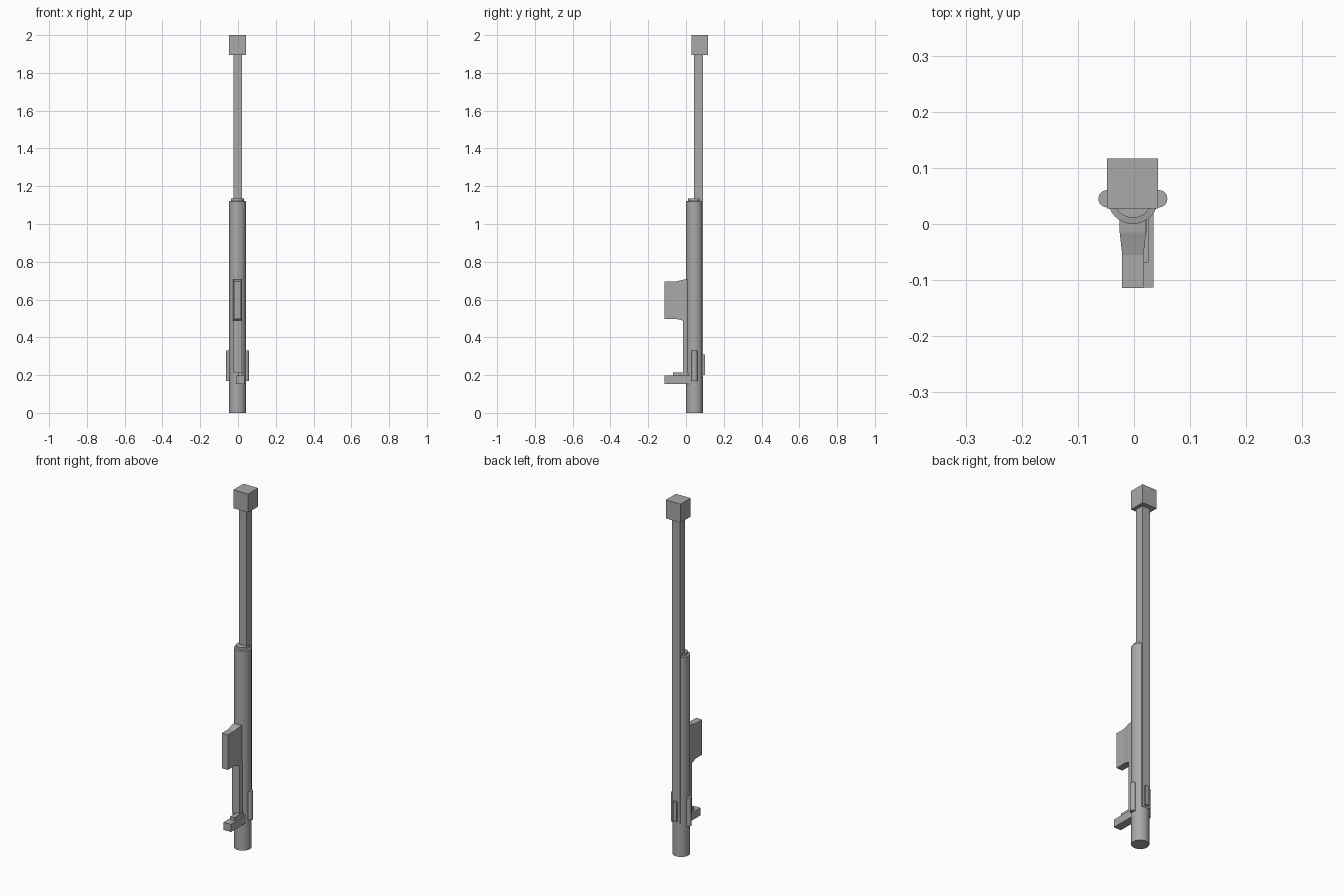
import bpy, bmesh, math

if "Cube" in bpy.data.objects:
    bpy.data.objects.remove(bpy.data.objects["Cube"])

grey = bpy.data.materials.new("plain grey")
grey.diffuse_color = (0.4, 0.4, 0.4, 1)
grey.use_nodes = True
grey.node_tree.nodes["Principled BSDF"].inputs["Base Color"].default_value = grey.diffuse_color


def finish(name, bm, smooth=False):
    bmesh.ops.recalc_face_normals(bm, faces=bm.faces)
    me = bpy.data.meshes.new(name)
    bm.to_mesh(me)
    bm.free()
    me.materials.append(grey)
    ob = bpy.data.objects.new(name, me)
    bpy.context.collection.objects.link(ob)
    if smooth:
        bpy.ops.object.select_all(action='DESELECT')
        ob.select_set(True)
        bpy.context.view_layer.objects.active = ob
        bpy.ops.object.shade_smooth_by_angle(angle=math.radians(35))
    return ob


def box(name, x0, x1, y0, y1, z0, z1):
    bm = bmesh.new()
    bmesh.ops.create_cube(bm, size=1)
    for v in bm.verts:
        v.co = ((x0 + x1) / 2 + v.co.x * (x1 - x0),
                (y0 + y1) / 2 + v.co.y * (y1 - y0),
                (z0 + z1) / 2 + v.co.z * (z1 - z0))
    return finish(name, bm)


def lathe(name, cx, cy, rings, sides=32):
    """Upright round part from (radius, height) rings with closed ends."""
    bm = bmesh.new()
    loops = [[bm.verts.new((cx + r * math.cos(2 * math.pi * i / sides),
                            cy + r * math.sin(2 * math.pi * i / sides), z))
              for i in range(sides)] for r, z in rings]
    for a, b in zip(loops, loops[1:]):
        for i in range(sides):
            j = (i + 1) % sides
            bm.faces.new((a[i], a[j], b[j], b[i]))
    bm.faces.new(loops[0])
    bm.faces.new(loops[-1])
    return finish(name, bm, True)


CX, CY = -0.002, 0.045

# Main tube with a stepped, rounded cap
lathe("main_tube", CX, CY, [(0.045, 0), (0.045, 1.12), (0.034, 1.122), (0.034, 1.135)])

# Long square bar and the block on its end
box("long_bar", -0.025, 0.022, 0.043, 0.091, 0.19, 1.9)
box("end_block", -0.048, 0.043, 0.028, 0.117, 1.896, 2.0)

# Round side lugs and the small rear lug
for side, name in ((-1, "left_lug"), (1, "right_lug")):
    lathe(name, CX + side * 0.046, CY, [(0.0155, 0.17), (0.0155, 0.33)], 20)
box("rear_lug", -0.012, 0.010, 0.085, 0.101, 0.2, 0.31)

# Front strip under the tube
box("front_strip", -0.025, 0.022, -0.016, 0.03, 0.21, 0.5)

# Tapered front fin: (y, bottom z, top z, half width)
bm = bmesh.new()
prev = None
for y, lo, hi, w in ((0.03, 0.485, 0.707, 0.0235), (-0.015, 0.488, 0.705, 0.0235),
                     (-0.055, 0.498, 0.695, 0.0190), (-0.114, 0.498, 0.695, 0.0190)):
    ring = [bm.verts.new((CX + sx * w, y, z))
            for sx, z in ((-1, lo), (1, lo), (1, hi), (-1, hi))]
    if prev:
        for i in range(4):
            j = (i + 1) % 4
            bm.faces.new((prev[i], prev[j], ring[j], ring[i]))
    else:
        bm.faces.new(ring)
    prev = ring
bm.faces.new(prev)
finish("front_fin", bm)

# Lever sticking out at the front, with a low step on top
box("lever", -0.010, 0.035, -0.113, 0.02, 0.154, 0.197)
box("lever_step", 0.0, 0.026, -0.069, 0.02, 0.195, 0.215)
